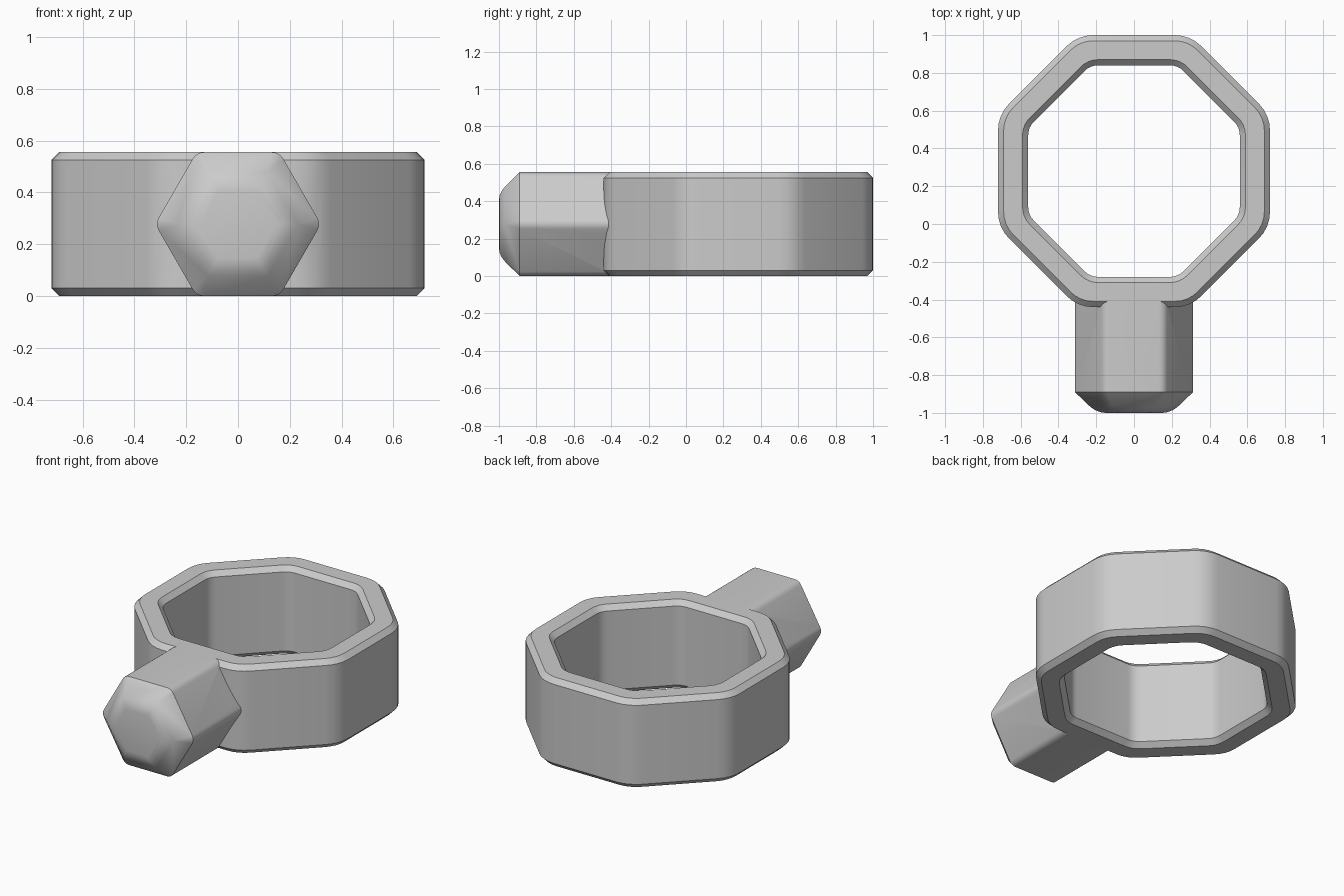
import bpy, bmesh, math

if "Cube" in bpy.data.objects:
    bpy.data.objects.remove(bpy.data.objects["Cube"])

HEIGHT = 0.555
MID = HEIGHT / 2


def rounded_polygon(sides, apothem, radius, turn, steps):
    """Points of a regular polygon whose corners are rounded by arcs."""
    reach = (apothem - radius) / math.cos(math.pi / sides)
    points = []
    for i in range(sides):
        a = turn + 2 * math.pi * i / sides
        for k in range(steps + 1):
            b = a + (k / steps - 0.5) * 2 * math.pi / sides
            points.append((reach * math.cos(a) + radius * math.cos(b),
                           reach * math.sin(a) + radius * math.sin(b)))
    return points


def skin(name, sections, material, closed):
    """Join equal-sized loops of points into a solid."""
    bm = bmesh.new()
    loops = [[bm.verts.new(p) for p in s] for s in sections]
    n = len(loops[0])
    pairs = list(zip(loops, loops[1:]))
    if closed:
        pairs.append((loops[-1], loops[0]))
    for a, b in pairs:
        for i in range(n):
            j = (i + 1) % n
            bm.faces.new((a[i], a[j], b[j], b[i]))
    if not closed:
        bm.faces.new(loops[0])
        bm.faces.new(loops[-1])
    bmesh.ops.remove_doubles(bm, verts=bm.verts, dist=0.0002)
    bmesh.ops.recalc_face_normals(bm, faces=bm.faces)
    mesh = bpy.data.meshes.new(name)
    bm.to_mesh(mesh)
    bm.free()
    mesh.materials.append(material)
    obj = bpy.data.objects.new(name, mesh)
    bpy.context.collection.objects.link(obj)
    return obj


grey = bpy.data.materials.new("light grey")
grey.diffuse_color = (0.6, 0.6, 0.6, 1)
grey.use_nodes = True
grey.node_tree.nodes["Principled BSDF"].inputs["Base Color"].default_value = grey.diffuse_color

# Octagonal ring: (apothem, corner radius, height) around its cross-section
profile = [(0.72, 0.20, 0.03), (0.72, 0.20, HEIGHT - 0.03),
           (0.69, 0.17, HEIGHT), (0.59, 0.13, HEIGHT),
           (0.56, 0.10, HEIGHT - 0.03), (0.56, 0.10, 0.03),
           (0.59, 0.13, 0), (0.69, 0.17, 0)]
ring = skin("ring", [[(x, y + 0.28, z) for x, y in
                      rounded_polygon(8, a, r, math.pi / 8, 4)]
                     for a, r, z in profile], grey, True)

# Hexagonal handle with a faceted, softened tip: (y, apothem, corner radius)
stations = [(-0.36, MID, 0.05), (-0.89, MID, 0.05), (-0.968, 0.20, 0),
            (-0.985, 0.178, 0), (-0.996, 0.155, 0), (-1.0, 0.13, 0)]
handle = skin("handle", [[(x, y, z + MID) for x, z in
                          rounded_polygon(6, a, r, 0, 4)]
                         for y, a, r in stations], grey, False)

# Fuse the handle into the ring
union = ring.modifiers.new("fuse handle", 'BOOLEAN')
union.operation = 'UNION'
union.solver = 'EXACT'
union.object = handle
bpy.context.view_layer.objects.active = ring
ring.select_set(True)
bpy.ops.object.modifier_apply(modifier=union.name)
bpy.data.objects.remove(handle)
ring.name = "ring_with_handle"
bpy.ops.object.shade_smooth_by_angle(angle=math.radians(30))
